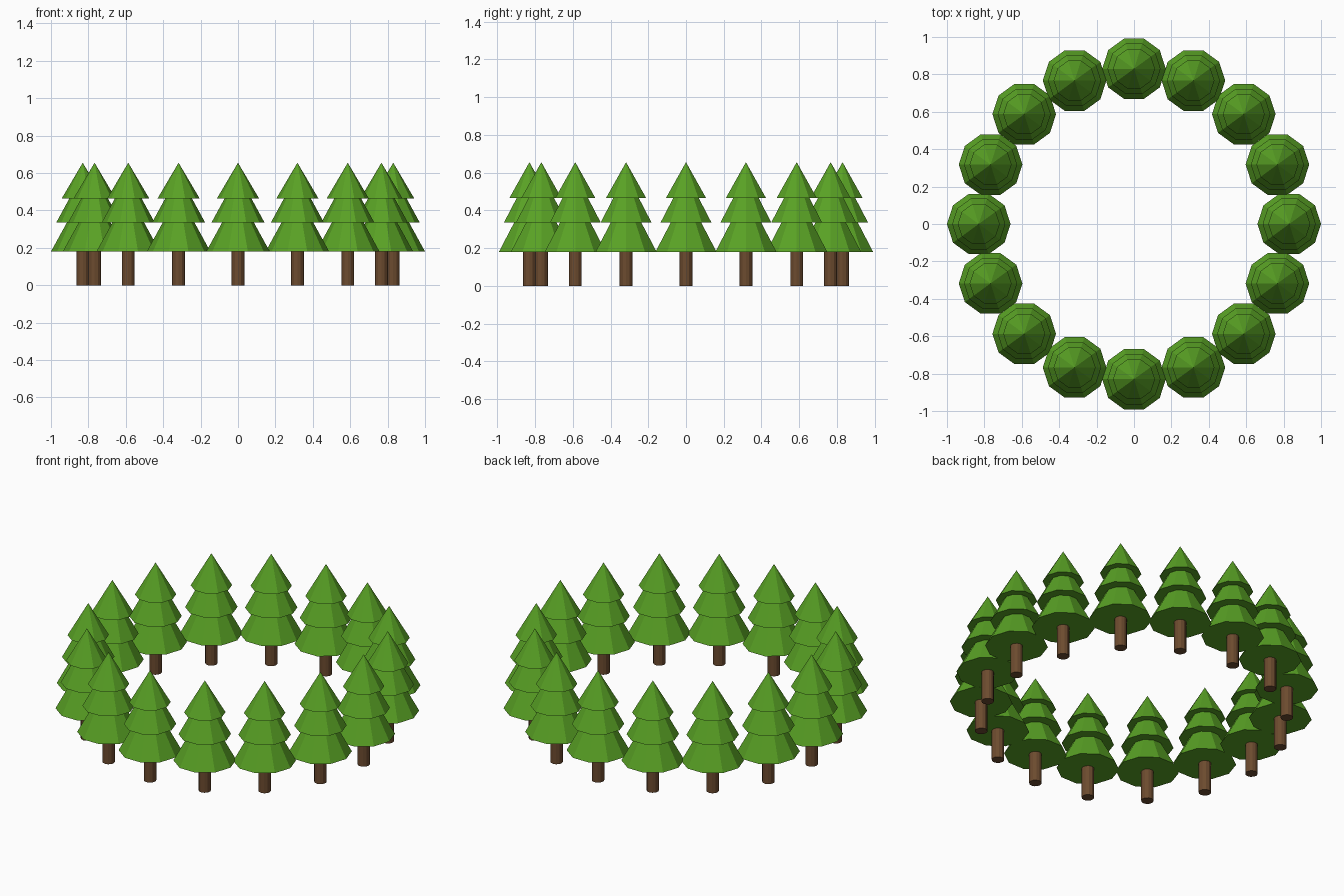
import bpy, math

if "Cube" in bpy.data.objects:
    bpy.data.objects.remove(bpy.data.objects["Cube"])

RING, COUNT, SIDES = 0.83, 16, 10


def material(name, rgb):
    m = bpy.data.materials.new(name)
    m.diffuse_color = (*rgb, 1)
    m.use_nodes = True
    m.node_tree.nodes["Principled BSDF"].inputs["Base Color"].default_value = m.diffuse_color
    return m


green = material("leaf green", (0.10, 0.36, 0.018))
brown = material("bark brown", (0.15, 0.07, 0.028))


def solid(name, sides, r1, r2, z, height, mat):
    """Flat-shaded cone or cylinder standing at height z, a vertex on the x axis."""
    step = 2 * math.pi / sides
    def ring(r, h):
        return [(r * math.cos(i * step), r * math.sin(i * step), h) for i in range(sides)]
    verts = ring(r1, z)
    faces = [list(range(sides))[::-1]]
    if r2 == 0:
        verts.append((0, 0, z + height))
        faces += [[i, (i + 1) % sides, sides] for i in range(sides)]
    else:
        verts += ring(r2, z + height)
        faces += [[i, (i + 1) % sides, sides + (i + 1) % sides, sides + i] for i in range(sides)]
        faces.append(list(range(sides, 2 * sides)))
    mesh = bpy.data.meshes.new(name)
    mesh.from_pydata(verts, [], faces)
    mesh.materials.append(mat)
    return mesh


# One tree: trunk and three stacked tiers of foliage
parts = {
    "trunk": solid("trunk", 12, 0.034, 0.034, 0, 0.20, brown),
    "lower_foliage": solid("lower_foliage", SIDES, 0.17, 0, 0.18, 0.31, green),
    "middle_foliage": solid("middle_foliage", SIDES, 0.142, 0, 0.335, 0.26, green),
    "upper_foliage": solid("upper_foliage", SIDES, 0.112, 0, 0.465, 0.19, green),
}

# Ring of trees sharing the same meshes
for i in range(COUNT):
    a = 2 * math.pi * i / COUNT
    for name, mesh in parts.items():
        ob = bpy.data.objects.new(f"{name}_{i + 1}", mesh)
        ob.location = (RING * math.cos(a), RING * math.sin(a), 0)
        bpy.context.collection.objects.link(ob)
